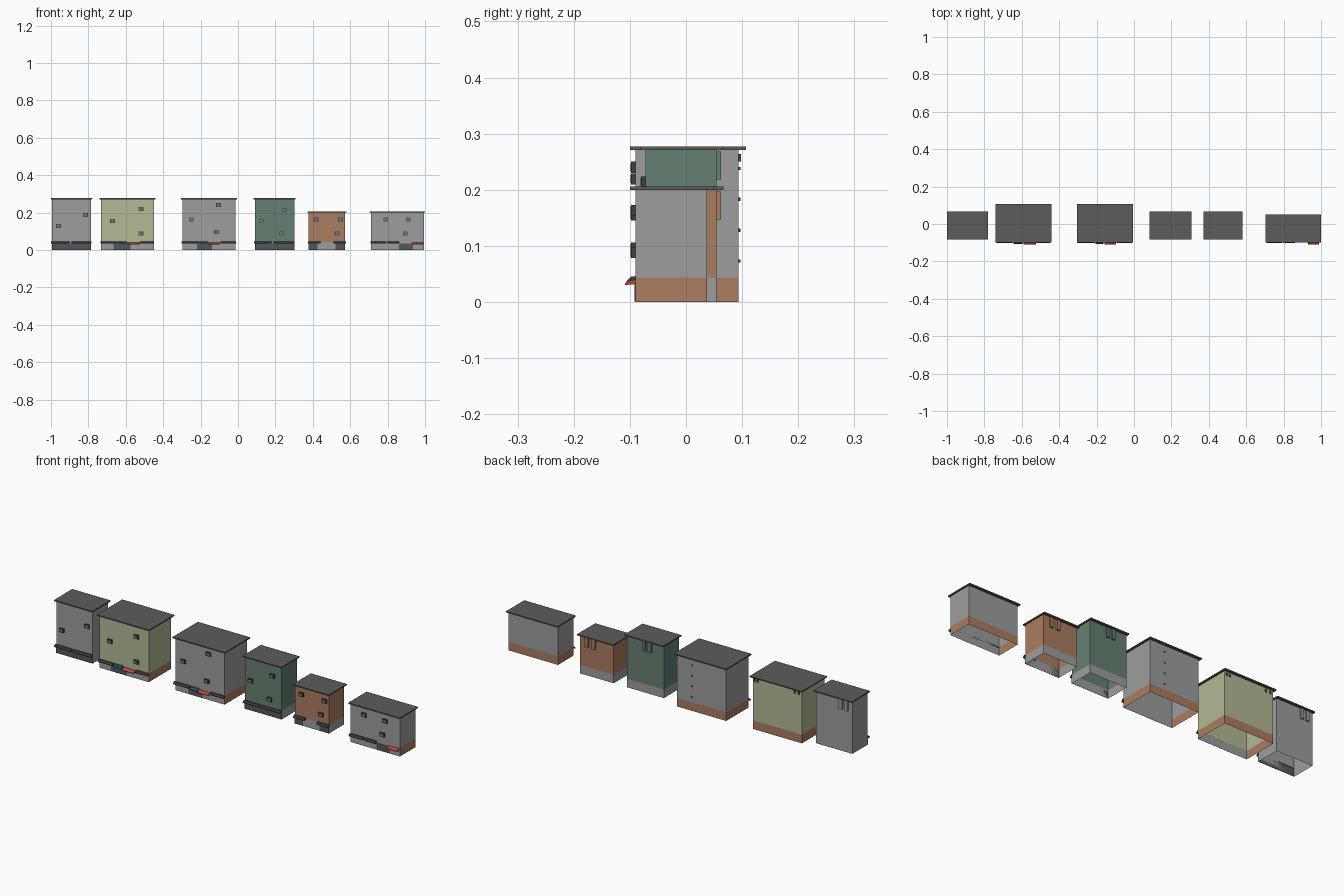
import bpy, bmesh

if "Cube" in bpy.data.objects:
    bpy.data.objects.remove(bpy.data.objects["Cube"])

def mat(name, r, g, b):
    m = bpy.data.materials.new(name)
    m.diffuse_color = tuple((c / 255 / 12.92 if c < 10 else ((c / 255 + .055) / 1.055) ** 2.4)
                            for c in (r, g, b)) + (1,)
    m.use_nodes = True
    m.node_tree.nodes["Principled BSDF"].inputs["Base Color"].default_value = m.diffuse_color
    return m

GREY = mat("wall_grey", 156, 158, 157)
LIME = mat("wall_lime", 178, 186, 148)
GREEN = mat("wall_green", 102, 128, 113)
BRICK = mat("brick_orange", 170, 125, 97)
ROOF = mat("roof_dark_grey", 92, 92, 94)
DARK = mat("shopfront_dark", 84, 86, 88)
AWN = mat("awning_charcoal", 62, 64, 66)
RED = mat("awning_red", 190, 72, 58)
BLUE = mat("awning_blue", 44, 84, 108)
UNIT = mat("unit_grey", 112, 115, 116)

def finish(name, bm, mats):
    me = bpy.data.meshes.new(name)
    bmesh.ops.recalc_face_normals(bm, faces=bm.faces)
    bm.to_mesh(me)
    bm.free()
    for m in mats:
        me.materials.append(m)
    ob = bpy.data.objects.new(name, me)
    bpy.context.collection.objects.link(ob)
    return ob

def box(name, x0, x1, y0, y1, z0, z1, m):
    bm = bmesh.new()
    bmesh.ops.create_cube(bm, size=1)
    for v in bm.verts:
        v.co = ((x0 + x1) / 2 + v.co.x * (x1 - x0), (y0 + y1) / 2 + v.co.y * (y1 - y0),
                (z0 + z1) / 2 + v.co.z * (z1 - z0))
    return finish(name, bm, [m])

BASE = 0.044  # ground floor height

def shell(name, x0, x1, y0, y1, h, wall, base):
    """Open-bottomed walls: ground-floor band and upper storeys."""
    bm = bmesh.new()
    ring = [(x0, y0), (x1, y0), (x1, y1), (x0, y1)]
    rows = [[bm.verts.new((x, y, z)) for x, y in ring] for z in (0, BASE, h)]
    for k in (0, 1):
        for i in range(4):
            j = (i + 1) % 4
            f = bm.faces.new((rows[k][i], rows[k][j], rows[k + 1][j], rows[k + 1][i]))
            # shop front (side 0) stays grey at street level
            f.material_index = 2 if k == 0 and i == 0 else 1 - k
    bm.faces.new(rows[2])
    return finish(name, bm, [wall, base, GREY])

def awning(name, x0, x1, y, depth, zt, zb, m):
    """Sloping wedge canopy against the facade."""
    bm = bmesh.new()
    prof = [(y, zt), (y - depth * .5, zt - .001), (y - depth, zb + .003), (y - depth, zb), (y, zb + .002)]
    a = [bm.verts.new((x0, p, q)) for p, q in prof]
    b = [bm.verts.new((x1, p, q)) for p, q in prof]
    bm.faces.new(a)
    bm.faces.new(b)
    for i in range(5):
        j = (i + 1) % 5
        bm.faces.new((a[i], a[j], b[j], b[i]))
    return finish(name, bm, [m])

def wall_unit(name, x, y, z):
    """Air-conditioning box with a recessed-looking front plate."""
    box(name, x - .013, x + .013, y - .008, y, z - .010, z + .010, AWN)
    box(name + "_grille", x - .009, x + .009, y - .009, y - .008, z - .007, z + .007, UNIT)

BIG, SMALL = (-.09, .094), (-.072, .054)
# name, x0, x1, (y0, y1), height, wall, base, roof overhang, wall units, dark shop bays, awnings
houses = [
    ("tower_west", -.994, -.786, SMALL, .271, GREY, GREY, .006,
     [(-.96, .128), (-.815, .187)], [(-.994, -.786)], [(-.999, -.90, AWN), (-.89, -.784, AWN)]),
    ("lime_block", -.732, -.45, BIG, .271, LIME, BRICK, .009,
     [(-.671, .155), (-.519, .219), (-.519, .088)], [(-.665, -.575)],
     [(-.735, -.65, AWN), (-.645, -.595, BLUE), (-.592, -.525, RED), (-.52, -.448, AWN)]),
    ("grey_block", -.297, -.014, BIG, .271, GREY, BRICK, .009,
     [(-.25, .163), (-.104, .24), (-.114, .096)], [(-.22, -.14)],
     [(-.302, -.21, AWN), (-.205, -.162, BLUE), (-.158, -.095, RED), (-.09, -.012, AWN)]),
    ("green_tower", .09, .301, SMALL, .271, GREEN, GREY, .006,
     [(.124, .155), (.25, .214), (.234, .088)], [(.09, .301)], [(.086, .18, AWN), (.19, .303, AWN)]),
    ("brick_house", .378, .573, SMALL, .20, BRICK, GREY, .006,
     [(.417, .163), (.548, .163), (.53, .088)], [(.378, .425), (.52, .573)],
     [(.375, .44, AWN), (.51, .577, AWN)]),
    ("grey_house", .71, .994, (-.09, .037), .20, GREY, BRICK, .006,
     [(.79, .163), (.91, .163), (.894, .088)], [(.86, .935)],
     [(.708, .79, AWN), (.80, .86, AWN), (.93, .99, RED)]),
]

for name, x0, x1, (y0, y1), h, wall, base, over, units, bays, awnings in houses:
    shell(name + "_walls", x0, x1, y0, y1, h, wall, base)
    box(name + "_roof", x0 - over, x1 + over, y0 - .01, y1 + .013, h, h + .006, ROOF)
    for i, (x, z) in enumerate(units):
        wall_unit(f"{name}_wall_unit_{i}", x, y0, z)
    for i, (a, b) in enumerate(bays):
        box(f"{name}_shop_bay_{i}", a, b, y0 - .002, y0, .001, .036, DARK)
    for i, (a, b, m) in enumerate(awnings):
        low = .030 if m == RED else .034
        zt = .040 if m == RED else .046
        deep = {RED: .019, BLUE: .016}.get(m, .012)
        awning(f"{name}_awning_{i}", a, b, y0, deep, zt, low, m)

# paired ducts hanging under the eaves at the back
for n, xs, top, wall in (("tower_west", (-.93, -.962), .268, GREY),
                         ("green_tower", (.20, .168), .268, GREEN),
                         ("brick_house", (.53, .49), .197, BRICK)):
    for i, x in enumerate(xs):
        box(f"{n}_back_duct_{i}", x - .009, x + .009, .054, .062, top - .05, top, wall)

# small vents and pipe clips on the backs of the large blocks
for i, x in enumerate((-.462, -.478, -.69, -.715)):
    box(f"lime_block_back_vent_{i}", x - .004, x + .004, .094, .098, .25, .264, AWN)
for i in range(4):
    z = .07 + i * .055
    box(f"grey_block_pipe_clip_{i}", -.103, -.097, .094, .097, z, z + .006, AWN)
